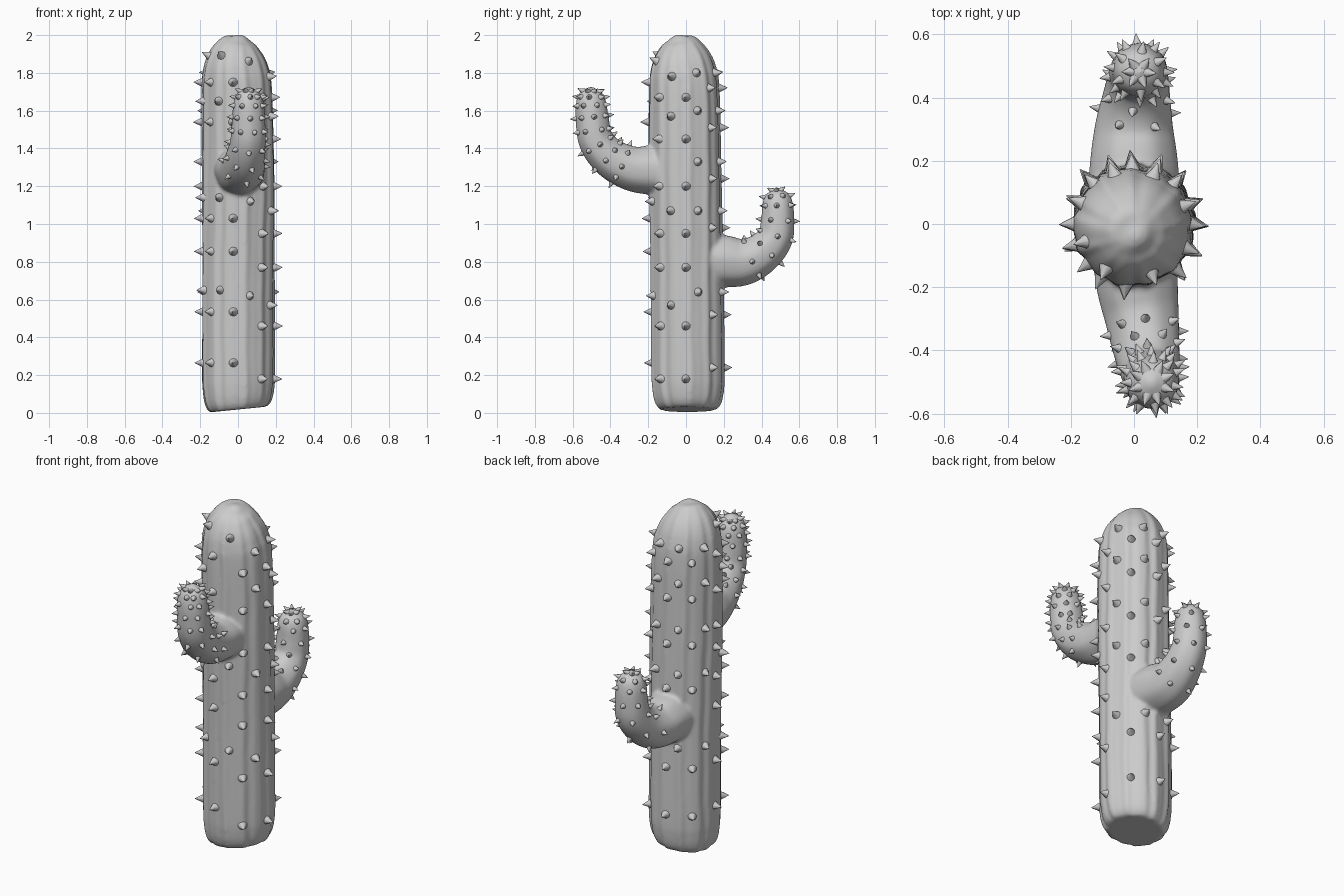
import bpy, bmesh, math, random
from mathutils import Vector, Matrix
from mathutils.bvhtree import BVHTree

random.seed(4)
cube = bpy.data.objects.get("Cube")
if cube:
    bpy.data.objects.remove(cube, do_unlink=True)

grey = bpy.data.materials.new("plain grey")
grey.use_nodes = True
COLOUR = (0.6, 0.6, 0.6, 1)
grey.diffuse_color = COLOUR
grey.node_tree.nodes["Principled BSDF"].inputs["Base Color"].default_value = COLOUR


def finish(bm, name):
    mesh = bpy.data.meshes.new(name)
    bmesh.ops.recalc_face_normals(bm, faces=bm.faces)
    bm.to_mesh(mesh)
    bm.free()
    mesh.materials.append(grey)
    obj = bpy.data.objects.new(name, mesh)
    bpy.context.collection.objects.link(obj)
    return obj


def spline(points, steps):
    """Smooth path through (x, y, z, radius) points."""
    pts = [Vector(p) for p in points]
    pts = [pts[0]] + pts + [pts[-1]]
    out = []
    for a, b, c, d in zip(pts, pts[1:], pts[2:], pts[3:]):
        for i in range(steps):
            t = i / steps
            out.append(0.5 * (2 * b + (c - a) * t + (2 * a - 5 * b + 4 * c - d) * t ** 2
                              + (3 * b - a - 3 * c + d) * t ** 3))
    return out + [pts[-1]]


def frame(path, i):
    """Centre, radius and the two cross-section axes at one path step."""
    tangent = (path[min(i + 1, len(path) - 1)].xyz - path[max(i - 1, 0)].xyz).normalized()
    up = tangent.cross(Vector((1, 0, 0))).normalized()
    return path[i].xyz, path[i].w, up.cross(tangent), up


def tube(bm, path, segments, rib, tilt=0):
    rings = []
    for i in range(len(path)):
        centre, radius, u, v = frame(path, i)
        ring = []
        for k in range(segments):
            a = math.tau * k / segments
            r = radius * (1 + rib(a, centre.z))
            co = centre + (u * math.cos(a) + v * math.sin(a)) * r
            co.z += tilt * co.x * max(0, 1 - centre.z / 0.2)
            ring.append(bm.verts.new(co))
        rings.append(ring)
    for low, high in zip(rings, rings[1:]):
        for k in range(segments):
            n = (k + 1) % segments
            bm.faces.new((low[k], low[n], high[n], high[k]))
    bm.faces.new(rings[0][::-1])
    bm.faces.new(rings[-1])


def trunk_rib(a, z):
    wobble = 0.5 * math.sin(3 * z) + 0.15 * math.sin(17 * z + 3 * a)
    return (0.022 * math.sin(13 * a + wobble) + 0.012 * math.sin(22 * a + 2 * wobble)
            + 0.012 * math.sin(5 * a + 1 + 2 * z))


def arm_rib(a, z):
    return 0.012 * math.sin(7 * a + 4 * z)


# Trunk and arm paths: x, y, z, radius
trunk = spline([(0, .01, .018, .15), (0, .01, .05, .172), (0, .01, .12, .186),
                (0, .01, .25, .191), (0, .005, .8, .19), (0, -.005, 1.3, .19),
                (-.005, -.01, 1.7, .185), (-.01, -.015, 1.82, .172), (-.01, -.02, 1.9, .143),
                (-.005, -.025, 1.96, .098), (0, -.03, 1.99, .05), (0, -.03, 2.003, .004)], 6)
front_arm = spline([(0, -.03, 1.28, .135), (.01, -.18, 1.285, .13), (.025, -.29, 1.295, .118),
                    (.04, -.4, 1.35, .105), (.053, -.475, 1.44, .093), (.056, -.495, 1.55, .088),
                    (.056, -.502, 1.64, .08), (.056, -.502, 1.695, .058), (.056, -.5, 1.728, .005)], 6)
back_arm = spline([(0, .03, .81, .145), (0, .18, .805, .14), (0, .3, .8, .125),
                   (.008, .4, .845, .108), (.014, .47, .925, .095), (.016, .485, 1.02, .088),
                   (.016, .485, 1.11, .08), (.016, .482, 1.16, .058), (.016, .48, 1.19, .005)], 6)

# Body: the three tubes fused into one skin with soft joints
bm = bmesh.new()
tube(bm, trunk, 120, trunk_rib, 0.11)
tube(bm, front_arm, 48, arm_rib)
tube(bm, back_arm, 48, arm_rib)
body = finish(bm, "cactus_body")
fuse = body.modifiers.new("fuse", 'REMESH')
fuse.mode = 'VOXEL'
fuse.voxel_size = 0.01
fuse.use_smooth_shade = True
soften = body.modifiers.new("soften", 'SMOOTH')
soften.factor = 0.5
soften.iterations = 5
skin = BVHTree.FromObject(body, bpy.context.evaluated_depsgraph_get())


def spike(bm, origin, direction, reach, radius, height):
    """Cone standing on the skin where a ray from inside leaves it."""
    hit, normal, _, _ = skin.ray_cast(origin, direction, reach)
    if hit is None:
        return
    axis = (direction.normalized() + normal * (1 if normal.dot(direction) > 0 else -1)).normalized()
    turn = axis.to_track_quat('Z', 'Y').to_matrix().to_4x4()
    place = Matrix.Translation(hit + axis * (height / 2 - 0.006))
    bmesh.ops.create_cone(bm, cap_ends=True, segments=10, radius1=radius, radius2=0.001,
                          depth=height, matrix=place @ turn)


# Trunk spikes: rows of heights up each column, keyed by angle in degrees
low, mid = (.18, .46, .77, .95, 1.2, 1.45, 1.67), (.57, 1.07, 1.57, 1.78)
face, gap = (.265, .535, .855, 1.03, 1.54, 1.75), (.65, 1.14, 1.65, 1.86)
rear, step = (.24, .52, .98, 1.24, 1.51, 1.72), (.64, 1.07, 1.33, 1.6, 1.8)
columns = {0: low, -25: mid, -47: low, -70: (.62, 1.12, 1.83), -98: face, -122: gap,
           -139: face, -160: gap, 180: face + (1.2, 1.33), 158: step, 135: rear,
           112: step, 92: rear, 68: step, 45: rear, 20: step}
bm = bmesh.new()
for angle, heights in columns.items():
    a = math.radians(angle)
    for z in heights:
        out = Vector((math.cos(a), math.sin(a), 0.5 if z > 1.8 else 0))
        spike(bm, Vector((0, 0, z - 0.1 * out.z)), out, 0.25, 0.026, 0.05)
trunk_spikes = finish(bm, "trunk_spikes")


# Arm spikes: staggered rings along each arm
def arm_spikes(name, path, count, stride):
    bm = bmesh.new()
    for row, i in enumerate(range(15, len(path) - 3, stride)):
        centre, radius, u, v = frame(path, i)
        for k in range(count):
            a = math.tau * (k + 0.5 * (row % 2)) / count + random.uniform(-.15, .15)
            spike(bm, centre, u * math.cos(a) + v * math.sin(a), 0.16, 0.017, 0.037)
    return finish(bm, name)


parts = [trunk_spikes, arm_spikes("front_arm_spikes", front_arm, 8, 4),
         arm_spikes("back_arm_spikes", back_arm, 6, 5)]
for obj in parts:
    bpy.ops.object.select_all(action='DESELECT')
    obj.select_set(True)
    bpy.context.view_layer.objects.active = obj
    bpy.ops.object.shade_smooth_by_angle(angle=math.radians(50))
